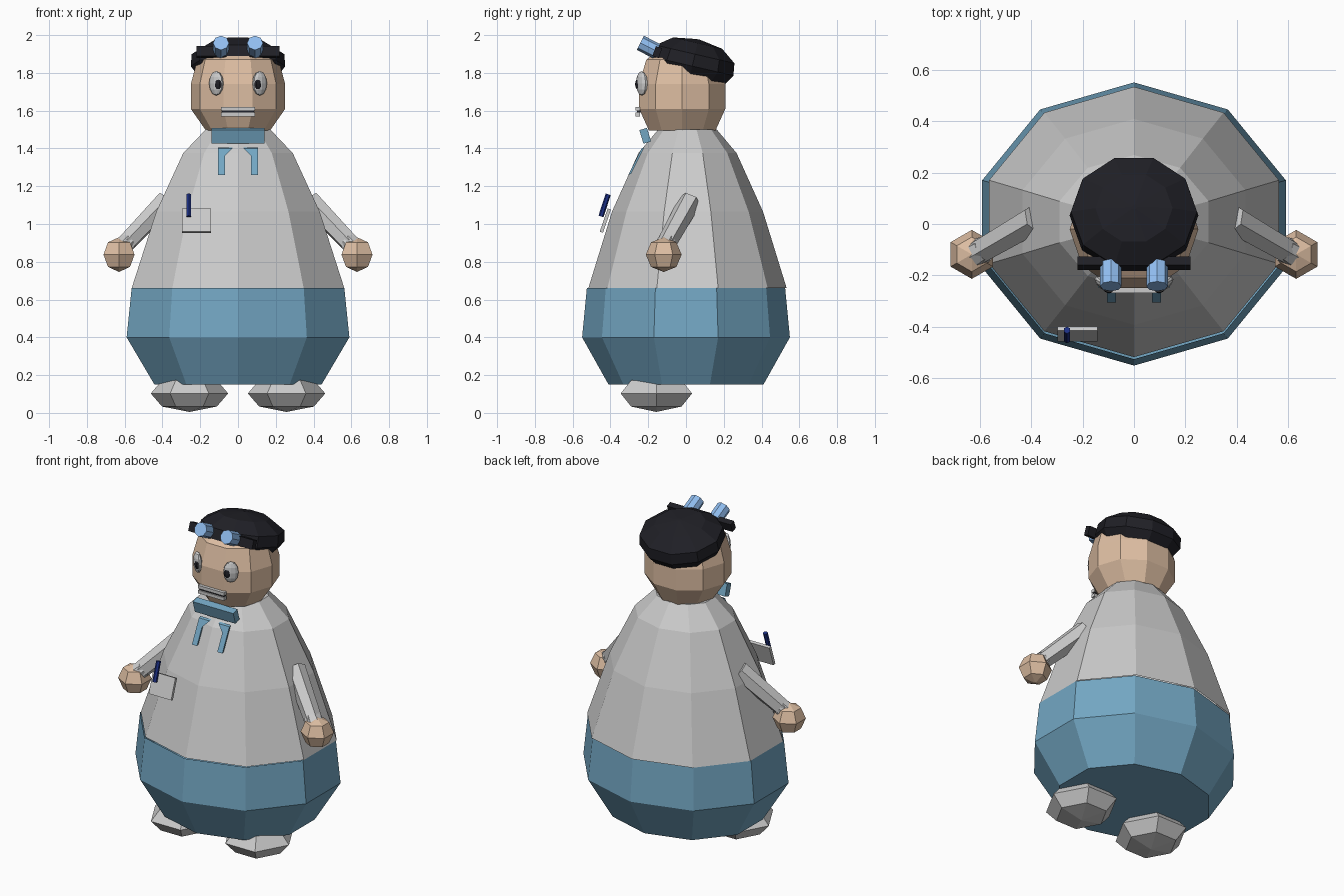
import bpy, bmesh
from math import sin, cos, pi, radians
from mathutils import Vector, Matrix

if "Cube" in bpy.data.objects:
    bpy.data.objects.remove(bpy.data.objects["Cube"])


def material(name, rgb):
    m = bpy.data.materials.new(name)
    m.diffuse_color = (*rgb, 1)
    m.use_nodes = True
    m.node_tree.nodes["Principled BSDF"].inputs["Base Color"].default_value = m.diffuse_color
    return m


BLUE = material("blue_cloth", (0.17, 0.38, 0.54))
SKIN = material("skin", (0.72, 0.51, 0.36))
BLACK = material("black", (0.014, 0.014, 0.019))
LENS = material("lens_blue", (0.28, 0.51, 0.87))
INK = material("pen_blue", (0.012, 0.03, 0.24))


def finish(name, bm, mat=None, loc=(0, 0, 0), rot=(0, 0, 0)):
    bmesh.ops.recalc_face_normals(bm, faces=bm.faces)
    me = bpy.data.meshes.new(name)
    bm.to_mesh(me)
    bm.free()
    ob = bpy.data.objects.new(name, me)
    ob.location = loc
    ob.rotation_euler = rot
    if mat:
        me.materials.append(mat)
    bpy.context.collection.objects.link(ob)
    return ob


def loft(name, rings, start, mat=None, loc=(0, 0, 0), rot=(0, 0, 0), caps=(True, True), n=10):
    """Stack of n-sided elliptical rings given as (rx, ry, z)."""
    bm = bmesh.new()
    loops = [[bm.verts.new((rx * cos(start + 2 * pi * i / n), ry * sin(start + 2 * pi * i / n), z))
              for i in range(n)] for rx, ry, z in rings]
    for a, b in zip(loops, loops[1:]):
        for i in range(n):
            j = (i + 1) % n
            bm.faces.new((a[i], a[j], b[j], b[i]))
    if caps[0]:
        bm.faces.new(loops[0][::-1])
    if caps[1]:
        bm.faces.new(loops[-1])
    return finish(name, bm, mat, loc, rot)


def box(name, size, loc, rot=(0, 0, 0), mat=None):
    bm = bmesh.new()
    bmesh.ops.create_cube(bm, size=1)
    bmesh.ops.scale(bm, vec=size, verts=bm.verts)
    return finish(name, bm, mat, loc, rot)


def ball(name, radii, loc, mat=None, seg=6, rings=4, turn=0, rot=(0, 0, 0)):
    bm = bmesh.new()
    bmesh.ops.create_uvsphere(bm, u_segments=seg, v_segments=rings, radius=1)
    bmesh.ops.rotate(bm, verts=bm.verts, matrix=Matrix.Rotation(turn, 3, 'Z'))
    bmesh.ops.scale(bm, vec=radii, verts=bm.verts)
    return finish(name, bm, mat, loc, rot)


def rod(name, p, q, r1, r2, n, mat=None):
    p, q = Vector(p), Vector(q)
    bm = bmesh.new()
    bmesh.ops.create_cone(bm, cap_ends=True, segments=n, radius1=r1, radius2=r2, depth=(q - p).length)
    return finish(name, bm, mat, (p + q) / 2, (q - p).to_track_quat('Z', 'Y').to_euler())


# Pear-shaped body: trousers and coat
loft("trousers", [(0.465, 0.41, 0.15), (0.62, 0.55, 0.40), (0.592, 0.525, 0.66)],
     pi / 2, BLUE, caps=(True, False))
loft("coat", [(0.592, 0.525, 0.66), (0.455, 0.40, 1.065), (0.305, 0.26, 1.375), (0.18, 0.155, 1.50)],
     pi / 2, loc=(0, 0.008, 0), caps=(False, True))

# Head and hair
loft("head", [(0.17, 0.185, 1.495), (0.25, 0.24, 1.61), (0.25, 0.24, 1.74), (0.215, 0.20, 1.87),
              (0.12, 0.11, 1.93)], 0, SKIN, loc=(0, -0.02, 0))
loft("hair", [(0.20, 0.19, -0.10), (0.25, 0.235, -0.03), (0.245, 0.225, 0.035), (0.15, 0.14, 0.095),
              (0.01, 0.01, 0.115)], 0, BLACK, loc=(0, 0.04, 1.865), rot=(radians(-13), 0, 0))

# Goggle strap, mouth, bow
box("goggle_strap", (0.44, 0.035, 0.055), (0, -0.152, 1.91), (radians(-20), 0, 0), BLACK)
box("upper_lip", (0.18, 0.025, 0.02), (0, -0.255, 1.61))
box("lower_lip", (0.18, 0.025, 0.02), (0, -0.255, 1.58))
box("mouth_gap", (0.17, 0.02, 0.012), (0, -0.25, 1.595), mat=BLACK)
box("neck_bow", (0.28, 0.042, 0.075), (0, -0.216, 1.467), (radians(17), 0, 0), BLUE)

# Breast pocket with pen
box("pocket", (0.155, 0.018, 0.13), (-0.22, -0.427, 1.018), (radians(-19), 0, 0))
rod("pen", (-0.26, -0.450, 1.04), (-0.26, -0.412, 1.157), 0.014, 0.014, 6, INK)

for side, s in (("left", 1), ("right", -1)):
    # Goggle tubes and eyes
    rod(side + "_goggle", (s * 0.09, -0.155, 1.915), (s * 0.09, -0.242, 1.959), 0.042, 0.042, 8, LENS)
    turn = (0, 0, s * radians(36))
    ball(side + "_eye", (0.045, 0.022, 0.065), (s * 0.115, -0.234, 1.745), seg=10, rings=6, rot=turn)
    ball(side + "_pupil", (0.026, 0.012, 0.03), (s * 0.108, -0.252, 1.74), BLACK, 8, 6, rot=turn)

    # Hanging bow ends, sloped to follow the chest
    bm = bmesh.new()
    pts = [(0.105, 1.40), (0.03, 1.40), (0.07, 1.36), (0.07, 1.26), (0.105, 1.26)]
    f = bm.faces.new([bm.verts.new((s * x, -0.235 - (1.40 - z) * 0.5, z)) for x, z in pts])
    ext = bmesh.ops.extrude_face_region(bm, geom=[f])["geom"]
    bmesh.ops.translate(bm, vec=(0, 0.014, 0.006), verts=[v for v in ext if isinstance(v, bmesh.types.BMVert)])
    finish(side + "_bow_end", bm, BLUE)

    # Sleeve, cuff, hand, foot
    a, b = Vector((s * 0.38, 0.02, 1.12)), Vector((s * 0.595, -0.105, 0.895))
    rod(side + "_sleeve", a, b, 0.06, 0.052, 6)
    rod(side + "_cuff", a.lerp(b, 0.93), a.lerp(b, 1.06), 0.05, 0.055, 8)
    ball(side + "_hand", (0.095, 0.095, 0.092), (s * 0.63, -0.118, 0.838), SKIN)
    ball(side + "_foot", (0.205, 0.218, 0.098), (s * 0.257, -0.157, 0.103), turn=pi / 6)
